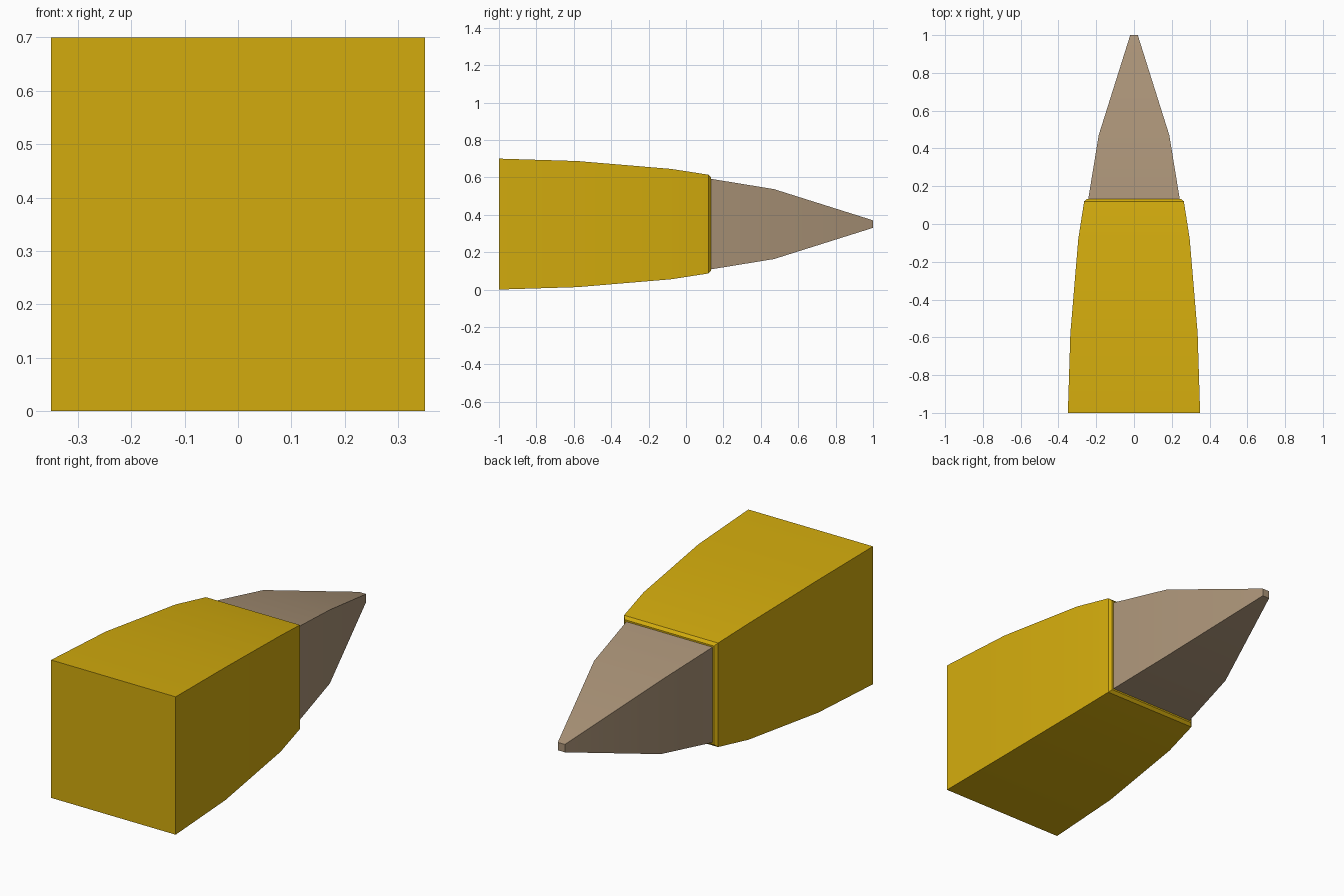
import bpy
import bmesh
import math

cube = bpy.data.objects.get("Cube")
if cube:
    bpy.data.objects.remove(cube, do_unlink=True)

CENTRE_Z = 0.35


def make_material(name, rgb):
    mat = bpy.data.materials.new(name)
    mat.use_nodes = True
    mat.diffuse_color = (*rgb, 1)
    mat.node_tree.nodes["Principled BSDF"].inputs["Base Color"].default_value = (*rgb, 1)
    return mat


def square_loft(name, profile, mat):
    """Closed loft of square sections; profile holds (y, half width) pairs."""
    bm = bmesh.new()
    rings = []
    for y, h in profile:
        corners = ((-h, -h), (h, -h), (h, h), (-h, h))
        rings.append([bm.verts.new((x, y, CENTRE_Z + z)) for x, z in corners])
    for a, b in zip(rings, rings[1:]):
        for i in range(4):
            j = (i + 1) % 4
            bm.faces.new((a[i], a[j], b[j], b[i]))
    bm.faces.new(rings[0])
    bm.faces.new(rings[-1])
    bmesh.ops.recalc_face_normals(bm, faces=bm.faces)
    mesh = bpy.data.meshes.new(name)
    bm.to_mesh(mesh)
    bm.free()
    mesh.materials.append(mat)
    obj = bpy.data.objects.new(name, mesh)
    bpy.context.collection.objects.link(obj)
    # Blend along the length, keep the corners and collar crisp
    bpy.ops.object.select_all(action="DESELECT")
    obj.select_set(True)
    bpy.context.view_layer.objects.active = obj
    bpy.ops.object.shade_smooth_by_angle(angle=math.radians(30))
    return obj


golden = make_material("golden yellow", (0.65, 0.41, 0.004))
taupe = make_material("taupe", (0.40, 0.29, 0.185))

# Tapering casing with a chamfered rim
square_loft("casing", [(-1, 0.35), (-0.58, 0.337), (-0.08, 0.295),
                       (0.12, 0.264), (0.133, 0.25)], golden)

# Pointed nose with a small blunt end
square_loft("nose", [(0.133, 0.242), (0.47, 0.187), (1, 0.02)], taupe)
